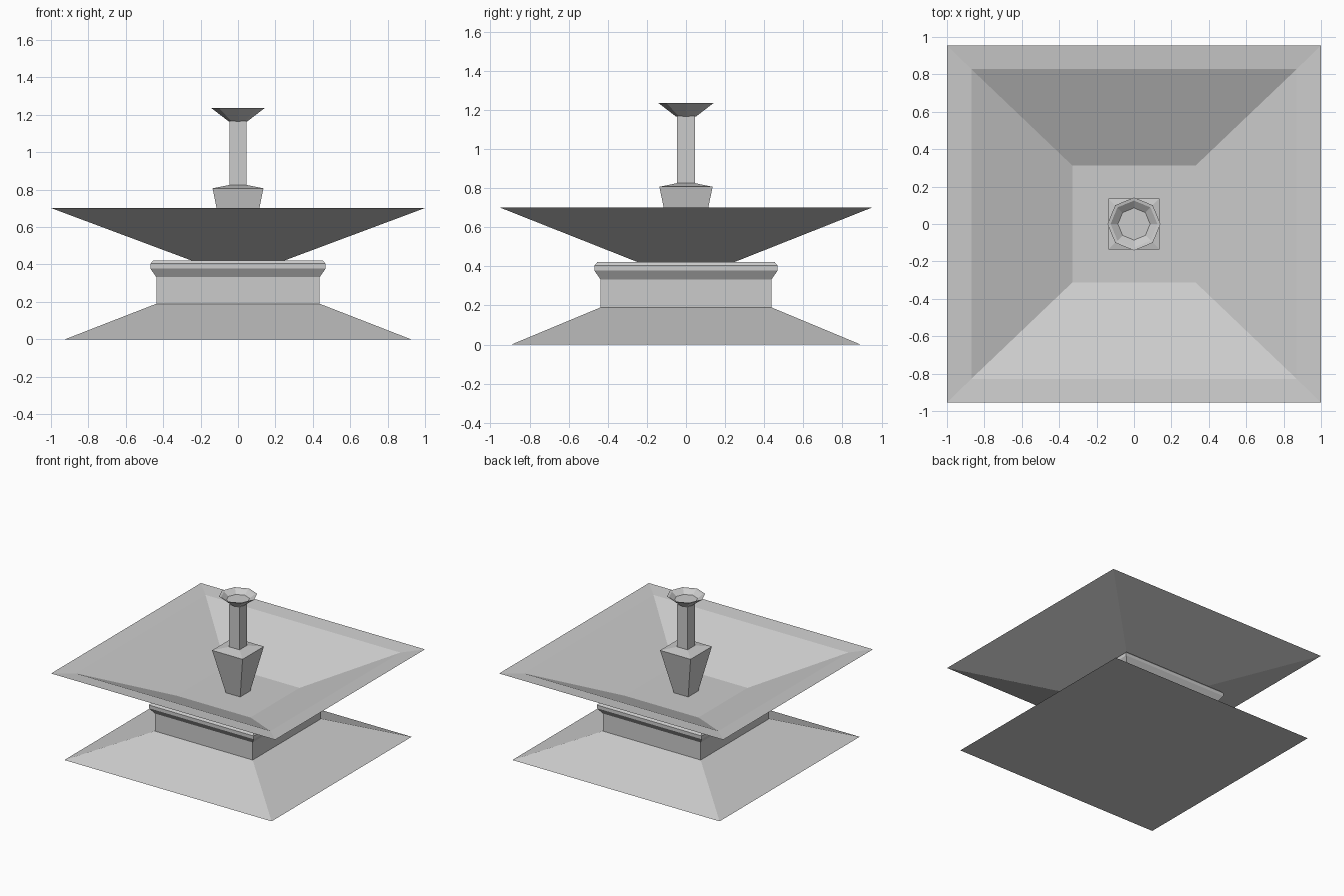
import bpy, bmesh, math

if "Cube" in bpy.data.objects:
    bpy.data.objects.remove(bpy.data.objects["Cube"])


def rect(hx, hy, z):
    return [(-hx, -hy, z), (hx, -hy, z), (hx, hy, z), (-hx, hy, z)]


def octagon(r, z):
    return [(r * math.cos(i * math.pi / 4), r * math.sin(i * math.pi / 4), z)
            for i in range(8)]


def loft(name, rings):
    """Skin a stack of matching rings and cap both ends."""
    bm = bmesh.new()
    loops = [[bm.verts.new(p) for p in ring] for ring in rings]
    for a, b in zip(loops, loops[1:]):
        n = len(a)
        for i in range(n):
            j = (i + 1) % n
            bm.faces.new((a[i], a[j], b[j], b[i]))
    bm.faces.new(loops[0][::-1])
    bm.faces.new(loops[-1])
    bmesh.ops.recalc_face_normals(bm, faces=bm.faces)
    mesh = bpy.data.meshes.new(name)
    bm.to_mesh(mesh)
    bm.free()
    obj = bpy.data.objects.new(name, mesh)
    bpy.context.collection.objects.link(obj)
    return obj


# Sloping foot, square neck and moulded collar
loft("base", [rect(*r) for r in (
    (0.925, 0.893, 0), (0.437, 0.437, 0.19), (0.437, 0.437, 0.332),
    (0.468, 0.468, 0.378), (0.468, 0.468, 0.404), (0.453, 0.453, 0.422))])

# Wide basin: outside, rim, inner slope, floor
loft("basin", [rect(*r) for r in (
    (0.245, 0.243, 0.42), (1.0, 0.955, 0.702),
    (0.87, 0.828, 0.69), (0.33, 0.313, 0.457))])

# Tapered pedestal and square shaft
loft("pedestal", [rect(*r) for r in (
    (0.064, 0.064, 0.455), (0.136, 0.136, 0.807), (0.047, 0.047, 0.825))])
loft("shaft", [rect(*r) for r in ((0.046, 0.046, 0.82), (0.046, 0.046, 1.168))])

# Eight-sided cup on top
loft("cup", [octagon(*r) for r in (
    (0.05, 1.165), (0.142, 1.236), (0.125, 1.233), (0.086, 1.203))])
